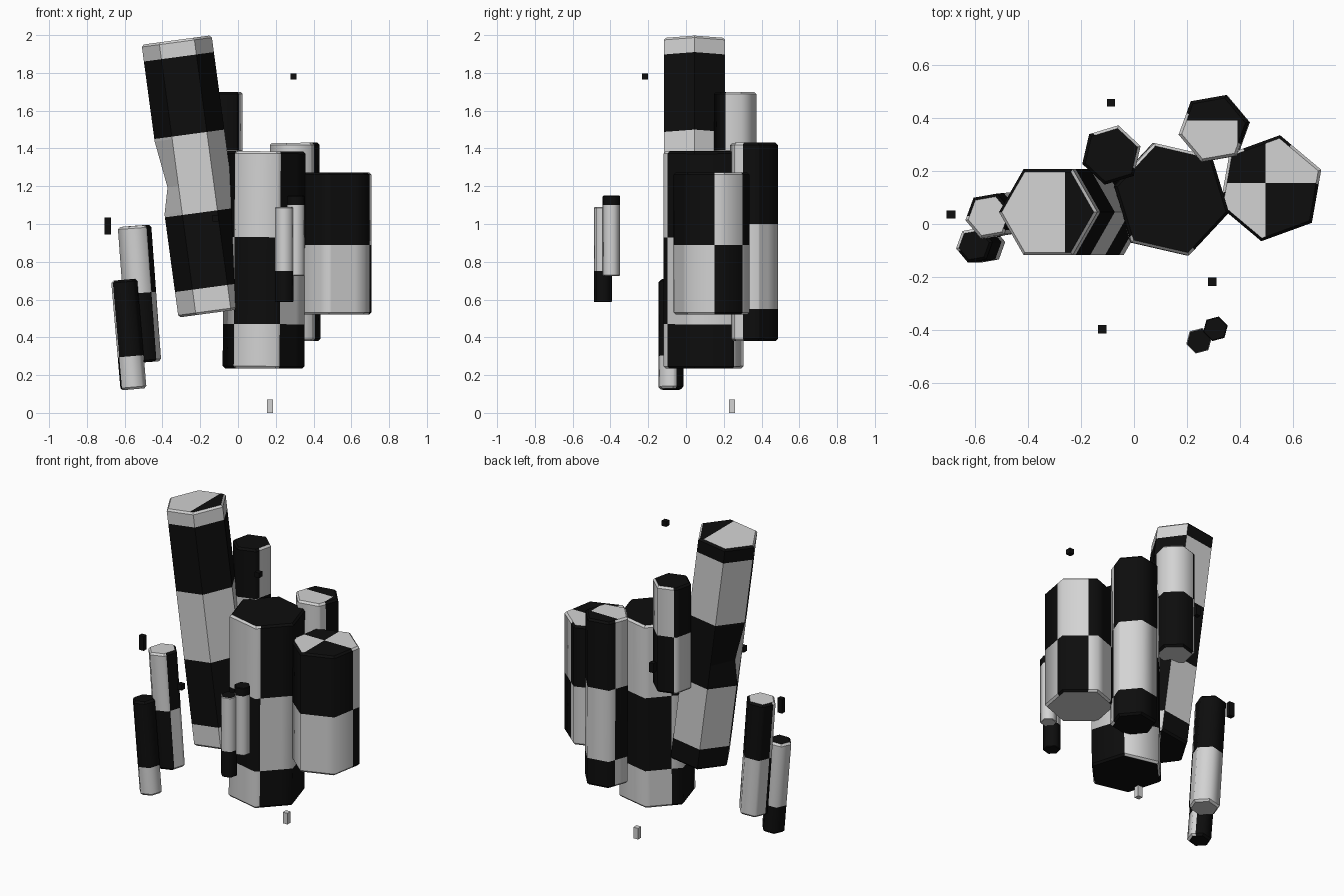
import bpy, bmesh, math
from mathutils import Vector, Matrix

if "Cube" in bpy.data.objects:
    bpy.data.objects.remove(bpy.data.objects["Cube"])


def material(name, v):
    m = bpy.data.materials.new(name)
    m.diffuse_color = (v, v, v, 1)
    m.use_nodes = True
    m.node_tree.nodes["Principled BSDF"].inputs["Base Color"].default_value = m.diffuse_color
    return m


LIGHT, DARK = 0, 1
MATS = [material("pale_grey", 0.65), material("black", 0.004)]


def finish(bm, name, matrix):
    me = bpy.data.meshes.new(name)
    bm.transform(matrix)
    bm.to_mesh(me)
    bm.free()
    for m in MATS:
        me.materials.append(m)
    ob = bpy.data.objects.new(name, me)
    bpy.context.collection.objects.link(ob)


def column(name, base, top, r, rot, rows=(), segs=(), first=LIGHT,
           cap=lambda x, y: DARK, bottom=DARK, cuts=(), smooth=True,
           chamfer=0.012, dent=None):
    """Six-sided column with a checker of rows (world heights) and angular segments."""
    base, top = Vector(base), Vector(top)
    axis = top - base
    length = axis.length
    to_local = length / axis.z
    levels = [(z - base.z) * to_local for z in rows]

    # rings of the prism, with chamfered ends
    rings = [(0, r - chamfer), (chamfer, r), (length - chamfer, r), (length, r - chamfer)]
    if dent:
        rings[2:2] = [(dent[0] - 0.14, r), (dent[0], r), (dent[0] + 0.25, r)]
    bm = bmesh.new()
    loops = []
    for z, rad in rings:
        loop = []
        for k in range(6):
            a = math.radians(rot + 60 * k)
            q = rad
            if dent and z == dent[0] and k == dent[1]:
                q -= dent[2]
            loop.append(bm.verts.new((q * math.cos(a), q * math.sin(a), z)))
        loops.append(loop)
    for lo, hi in zip(loops, loops[1:]):
        for k in range(6):
            j = (k + 1) % 6
            bm.faces.new((lo[k], lo[j], hi[j], hi[k]))
    bm.faces.new(loops[0][::-1])
    bm.faces.new(loops[-1])

    # cut along the colour borders
    planes = [((0, 0, z), (0, 0, 1)) for z in levels] + list(cuts)
    for s in segs:
        a = math.radians(s)
        planes.append(((0, 0, 0), (-math.sin(a), math.cos(a), 0)))
    for co, no in planes:
        bmesh.ops.bisect_plane(bm, geom=bm.verts[:] + bm.edges[:] + bm.faces[:],
                               dist=1e-5, plane_co=co, plane_no=no)
    bm.normal_update()

    # checker colouring
    for f in bm.faces:
        c = f.calc_center_median()
        if f.normal.z > 0.95:
            f.material_index = cap(c.x, c.y)
        elif f.normal.z < -0.95:
            f.material_index = bottom
        else:
            n = first + sum(c.z < z for z in levels)
            if segs:
                a = (math.degrees(math.atan2(c.y, c.x)) - segs[0]) % 360
                n += sum((s - segs[0]) % 360 <= a for s in segs) - 1
            f.material_index = n % 2
            f.smooth = smooth and abs(f.normal.z) < 0.3
    turn = Vector((0, 0, 1)).rotation_difference(axis).to_matrix().to_4x4()
    finish(bm, name, Matrix.Translation(base) @ turn)


def chip(name, centre, size, mat):
    bm = bmesh.new()
    bmesh.ops.create_cube(bm, size=1)
    for f in bm.faces:
        f.material_index = mat
    finish(bm, name, Matrix.Translation(centre) @ Matrix.Diagonal((*size, 1)))


# tall leaning column
column("tall_leaning_column", (-0.13, 0.045, 0.53), (-0.325, 0.045, 1.974), 0.187, 0,
       rows=(1.885, 1.475, 1.06, 0.665), segs=(180, 60), first=LIGHT,
       cap=lambda x, y: DARK if x > 0.065 else LIGHT, bottom=DARK,
       cuts=[((0.065, 0, 0), (1, 0, 0))], smooth=False, dent=(0.69, 3, 0.035))

# thick central column
column("central_column", (0.135, 0.093, 0.235), (0.142, 0.093, 1.385), 0.222, -13,
       rows=(0.93, 0.47), segs=(222, 294, 47, 150), first=LIGHT)

# back column
column("back_column", (-0.085, 0.26, 1.03), (-0.085, 0.26, 1.7), 0.115, 17,
       rows=(1.39,), segs=(330, 130), first=LIGHT, bottom=LIGHT)

# back right column
column("back_right_column", (0.305, 0.36, 0.38), (0.3, 0.36, 1.43), 0.134, 10,
       rows=(1.0, 0.55), segs=(330, 150), first=DARK,
       cap=lambda x, y: DARK if y > 0.03 or x > 0.09 else LIGHT,
       cuts=[((0, 0.03, 0), (0, 1, 0)), ((0.09, 0, 0), (1, 0, 0))])

# right column, with a quartered cap
column("right_column", (0.515, 0.135, 0.52), (0.515, 0.135, 1.273), 0.203, 20,
       rows=(0.89,), segs=(185, 5, 65, 125), first=DARK,
       cap=lambda x, y: DARK if (x > -0.02) != (y > 0.02) else LIGHT, bottom=LIGHT,
       cuts=[((-0.02, 0, 0), (1, 0, 0)), ((0, 0.02, 0), (0, 1, 0))])

# left pair
column("left_column", (-0.495, 0.035, 0.268), (-0.548, 0.03, 0.99), 0.09, 10,
       rows=(0.635,), segs=(180, 320), first=LIGHT, cap=lambda x, y: LIGHT,
       bottom=LIGHT)
column("left_low_column", (-0.553, -0.08, 0.125), (-0.603, -0.08, 0.705), 0.07, 10,
       rows=(0.3,), segs=(200, 30), first=DARK)

# small front pair
column("front_small_column_left", (0.245, -0.44, 0.587), (0.245, -0.44, 1.09), 0.05, 15,
       rows=(0.75,), first=LIGHT, chamfer=0.004)
column("front_small_column_right", (0.307, -0.395, 0.725), (0.307, -0.395, 1.15), 0.048, 15,
       rows=(1.1,), first=DARK, bottom=LIGHT, chamfer=0.004)

# floating chips
for name, centre, size, mat in (
        ("chip_high", (0.295, -0.217, 1.78), (0.032, 0.032, 0.032), DARK),
        ("chip_front", (-0.12, -0.397, 1.03), (0.032, 0.032, 0.035), DARK),
        ("chip_back", (-0.087, 0.457, 1.23), (0.03, 0.03, 0.06), DARK),
        ("chip_left", (-0.69, 0.035, 0.99), (0.034, 0.03, 0.09), DARK),
        ("chip_low", (0.17, 0.243, 0.035), (0.032, 0.032, 0.07), LIGHT)):
    chip(name, centre, size, mat)
